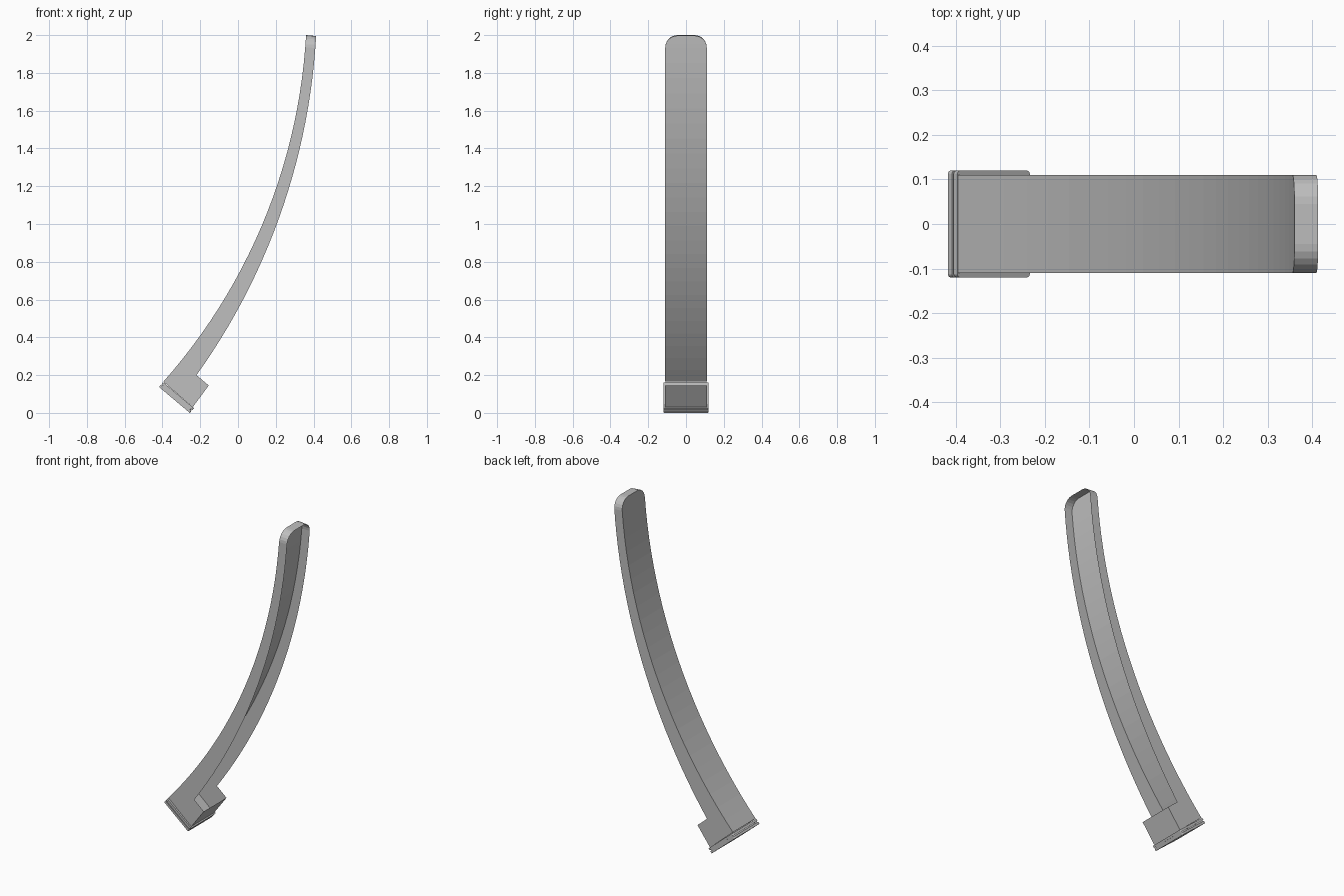
import bpy, bmesh, math
from mathutils import Matrix, Vector

if "Cube" in bpy.data.objects:
    bpy.data.objects.remove(bpy.data.objects["Cube"])

grey = bpy.data.materials.new("mid_grey")
grey.diffuse_color = (0.52, 0.52, 0.52, 1)
grey.use_nodes = True
grey.node_tree.nodes["Principled BSDF"].inputs["Base Color"].default_value = grey.diffuse_color


def finish(name, bm):
    bmesh.ops.recalc_face_normals(bm, faces=bm.faces)
    me = bpy.data.meshes.new(name)
    bm.to_mesh(me)
    bm.free()
    me.materials.append(grey)
    ob = bpy.data.objects.new(name, me)
    bpy.context.collection.objects.link(ob)
    return ob


def arc(cx, cz, r, z0, z1):
    """Point on a circular arc, by fraction t from height z0 to z1."""
    a0, a1 = math.asin((z0 - cz) / r), math.asin((z1 - cz) / r)

    def at(t):
        a = a0 + (a1 - a0) * t
        return cx + r * math.cos(a), cz + r * math.sin(a)
    return at


inner = arc(-2.657, 2.169, 3.022, 0.165, 2.0)    # back of the channel
outer = arc(-2.994, 2.188, 3.413, 0.20, 1.995)   # open rim of the channel
HW, RAD, LENGTH, SEGS, CORNER = 0.11, 0.065, 2.0, 24, 6

# Outline of one side: straight run, then rounded top corner
side = [((1 - RAD / LENGTH) * i / SEGS, HW) for i in range(SEGS + 1)]
for i in range(1, CORNER + 1):
    a = math.pi / 2 * i / CORNER
    side.append((1 - RAD / LENGTH * (1 - math.sin(a)), HW - RAD * (1 - math.cos(a))))

# Curved channel body, open along its convex side
bm = bmesh.new()


def row(curve, s):
    out = []
    for t, y in side:
        x, z = curve(t)
        out.append(bm.verts.new((x, s * y, z)))
    return out


rows = {s: (row(inner, s), row(outer, s)) for s in (-1, 1)}
for i in range(len(side) - 1):
    for s in (-1, 1):
        a, b = rows[s]
        bm.faces.new((a[i], a[i + 1], b[i + 1], b[i]))
    a, b = rows[-1][0], rows[1][0]
    bm.faces.new((a[i], a[i + 1], b[i + 1], b[i]))
# top wall
bm.faces.new((rows[-1][0][-1], rows[1][0][-1], rows[1][1][-1], rows[-1][1][-1]))
# foot: side cheeks and front wall, open on top
foot = {}
for s in (-1, 1):
    q = bm.verts.new((-0.24, s * HW, 0.030))
    p = bm.verts.new((-0.155, s * HW, 0.145))
    bm.faces.new((rows[s][0][0], q, p, rows[s][1][0]))
    foot[s] = (q, p)
bm.faces.new((foot[-1][0], foot[1][0], foot[1][1], foot[-1][1]))
finish("curved_channel_body", bm)

# Base plate: two slabs with a recessed strip between them
u = Vector((0.765, 0, -0.644)).normalized()
n = Vector((0.644, 0, 0.765)).normalized()
origin = Vector((-0.418, 0, 0.137))


def slab(name, low, high, inset):
    bm = bmesh.new()
    bmesh.ops.create_cube(bm, size=1)
    size = (0.213 - 2 * inset, 0.24 - 2 * inset, high - low)
    bmesh.ops.scale(bm, vec=size, verts=bm.verts)
    uprights = [e for e in bm.edges
                if abs(e.verts[0].co.z - e.verts[1].co.z) > 0.5 * size[2]]
    bmesh.ops.bevel(bm, geom=uprights, offset=0.008, segments=3,
                    profile=0.5, affect='EDGES')
    c = origin + u * 0.1065 + n * ((low + high) / 2)
    m = Matrix(((u.x, 0, n.x, c.x), (0, 1, 0, c.y), (u.z, 0, n.z, c.z), (0, 0, 0, 1)))
    bmesh.ops.transform(bm, matrix=m, verts=bm.verts)
    finish(name, bm)


slab("base_plate_lower", 0.0, 0.014, 0.0)
slab("base_plate_groove", 0.014, 0.020, 0.006)
slab("base_plate_upper", 0.020, 0.033, 0.0)
